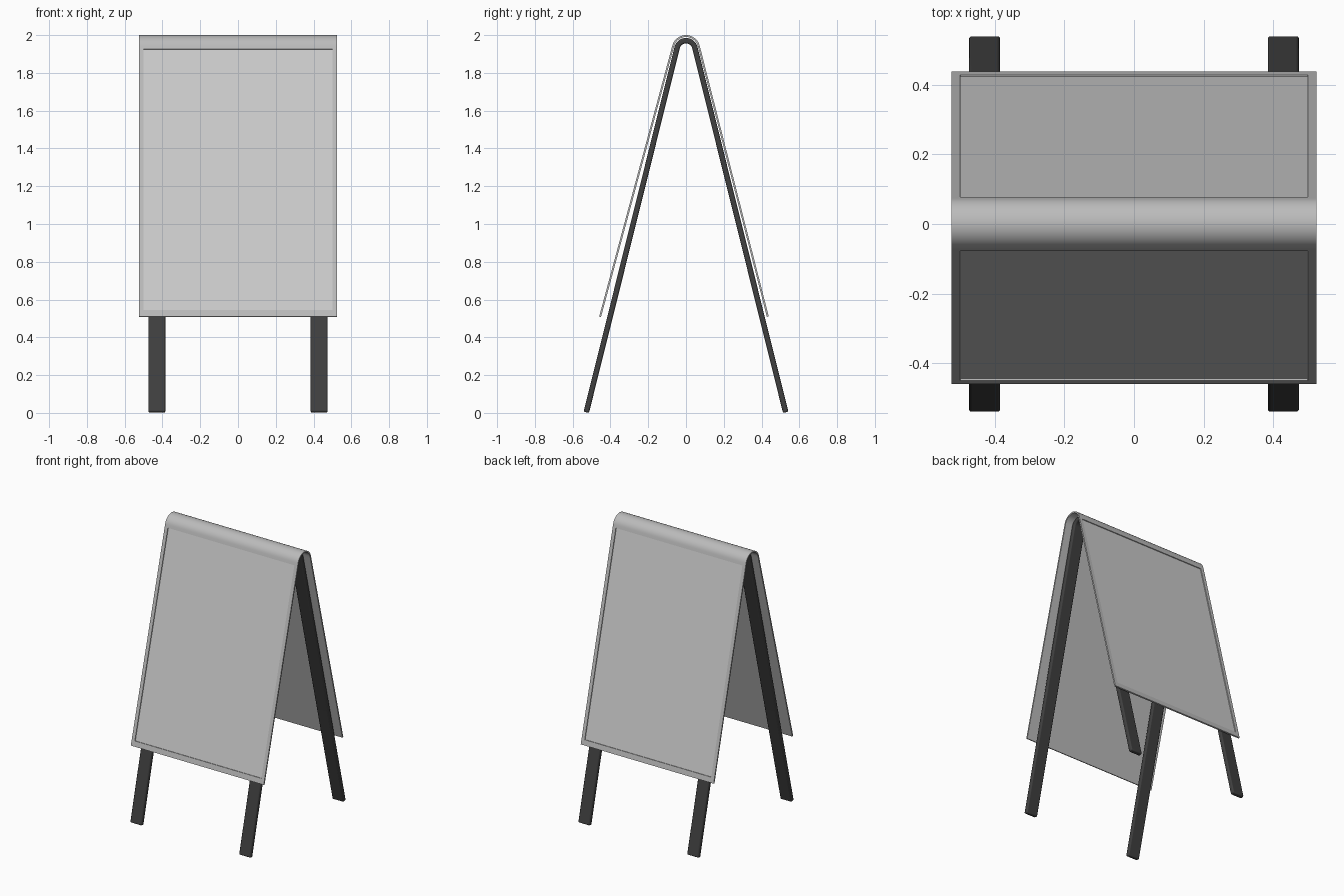
import bpy, bmesh
from math import atan, sin, cos, pi, radians

if "Cube" in bpy.data.objects:
    bpy.data.objects.remove(bpy.data.objects["Cube"])


def material(name, v):
    m = bpy.data.materials.new(name)
    m.diffuse_color = (v, v, v, 1)
    m.use_nodes = True
    m.node_tree.nodes["Principled BSDF"].inputs["Base Color"].default_value = m.diffuse_color
    return m


def bend(r, zc, front, back, stations_f, stations_b, n=20):
    """Side profile (y, z): straight front run, arch, straight back run."""
    a, b = atan(front), atan(back)
    fy, fz = -r * cos(a), zc + r * sin(a)
    by, bz = r * cos(b), zc + r * sin(b)
    pts = [(fy - s * sin(a), fz - s * cos(a)) for s in reversed(stations_f)]
    for i in range(n + 1):
        t = (pi - a) + (b - (pi - a)) * i / n
        pts.append((r * cos(t), zc + r * sin(t)))
    pts += [(by + s * sin(b), bz - s * cos(b)) for s in stations_b]
    return pts


def strip(name, outer, inner, xs, mats, recess=()):
    """Bent bar between two profiles, spanning the x columns; recess = segment indices."""
    bm = bmesh.new()
    o = [[bm.verts.new((x, *p)) for x in xs] for p in outer]
    q = [[bm.verts.new((x, *p)) for x in xs] for p in inner]
    n, c = len(outer), len(xs)
    sunk = []
    for i in range(n - 1):
        for j in range(c - 1):
            f = bm.faces.new((o[i][j], o[i][j + 1], o[i + 1][j + 1], o[i + 1][j]))
            bm.faces.new((q[i][j], q[i + 1][j], q[i + 1][j + 1], q[i][j + 1]))
            if i in recess and j == 1:
                sunk.append(f)
        for j in (0, c - 1):
            bm.faces.new((o[i][j], o[i + 1][j], q[i + 1][j], q[i][j]))
    for i in (0, n - 1):
        for j in range(c - 1):
            bm.faces.new((o[i][j], o[i][j + 1], q[i][j + 1], q[i][j]))
    bmesh.ops.recalc_face_normals(bm, faces=bm.faces)
    for f in sunk:
        bmesh.ops.inset_region(bm, faces=[f], thickness=0.001, depth=-0.005)
        f.material_index = 1
    me = bpy.data.meshes.new(name)
    bm.to_mesh(me)
    bm.free()
    ob = bpy.data.objects.new(name, me)
    bpy.context.collection.objects.link(ob)
    for m in mats:
        me.materials.append(m)
    bpy.ops.object.select_all(action='DESELECT')
    ob.select_set(True)
    bpy.context.view_layer.objects.active = ob
    bpy.ops.object.shade_smooth_by_angle(angle=radians(30))
    return ob


dark, frame, panel = material("dark", 0.05), material("frame", 0.5), material("panel", 0.8)

# Folded board: one sheet over the top with a sunken poster field on each side
runs = ([0.02, 1.449, 1.486], [0.02, 1.442, 1.479])
board = [bend(r, 1.925, 0.27, 0.255, *runs) for r in (0.075, 0.065)]
last = len(board[0]) - 1
strip("display_board", *board, (-0.525, -0.5, 0.5, 0.525), (frame, panel), (1, last - 2))

# Two bent flat-bar legs, one at each side
for side, cx in (("left", -0.43), ("right", 0.43)):
    bar = [bend(r, 1.922, 0.249, 0.249, [1.99], [1.99]) for r in (0.063, 0.034)]
    leg = strip(side + "_leg_bar", *bar, (cx - 0.045, cx + 0.045), (dark,))
    bev = leg.modifiers.new("rounded_edges", 'BEVEL')
    bev.width, bev.segments = 0.008, 3
    bev.limit_method, bev.angle_limit = 'ANGLE', radians(40)
